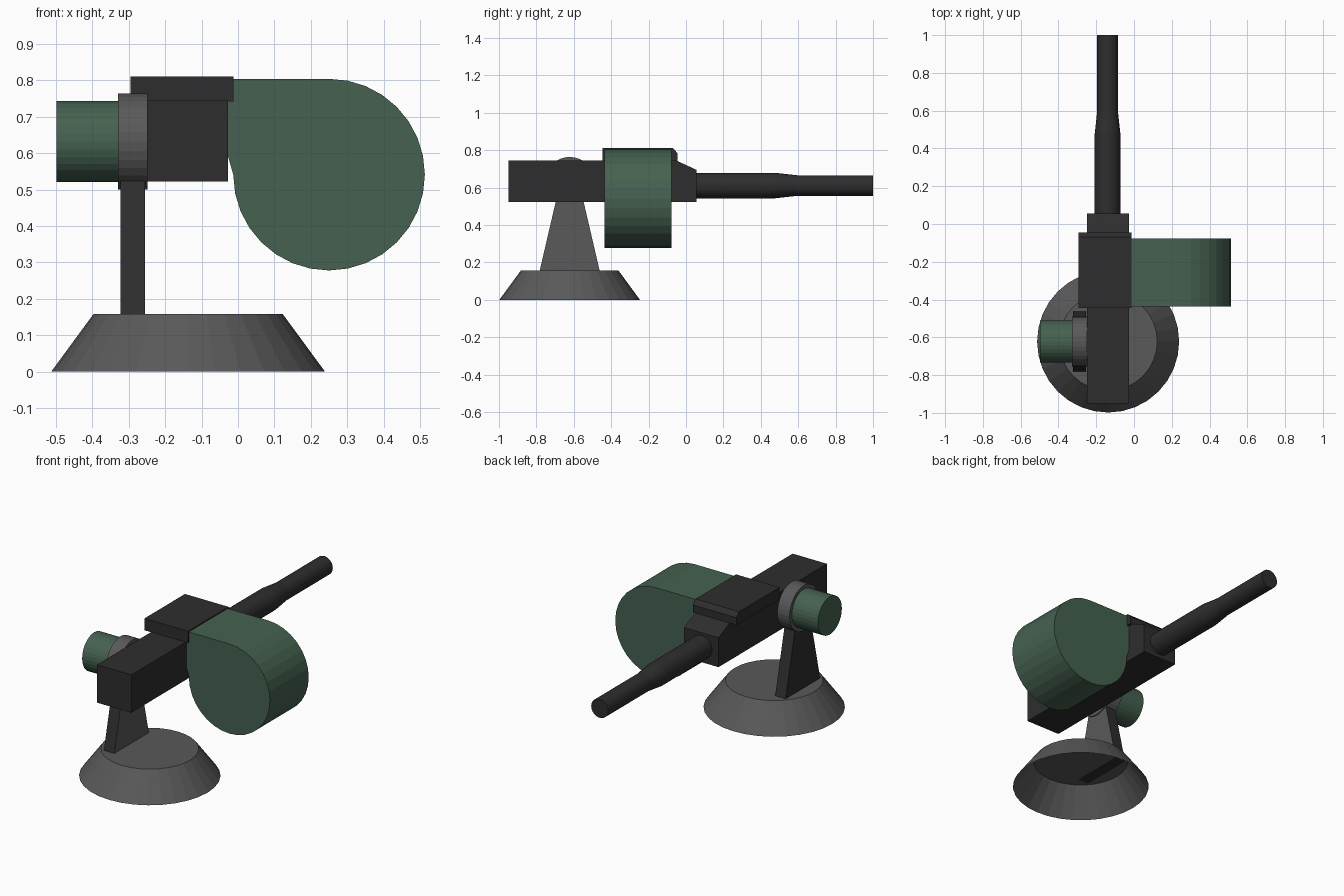
import bpy, bmesh, math
from mathutils import Vector

if "Cube" in bpy.data.objects:
    bpy.data.objects.remove(bpy.data.objects["Cube"])


def material(name, rgb):
    m = bpy.data.materials.new(name)
    m.diffuse_color = (*rgb, 1)
    m.use_nodes = True
    m.node_tree.nodes["Principled BSDF"].inputs["Base Color"].default_value = m.diffuse_color
    return m


BLACK = material("black metal", (0.028, 0.027, 0.028))
GREY = material("grey metal", (0.1, 0.1, 0.1))
GREEN = material("green paint", (0.06, 0.12, 0.08))


def finish(name, bm, *mats):
    bmesh.ops.recalc_face_normals(bm, faces=bm.faces)
    me = bpy.data.meshes.new(name)
    bm.to_mesh(me)
    bm.free()
    for m in mats:
        me.materials.append(m)
    ob = bpy.data.objects.new(name, me)
    bpy.context.collection.objects.link(ob)
    return ob


def prism(name, points, axis, start, end, mat):
    """Extrude a profile along x (points are y, z) or y (points are x, z)."""
    bm = bmesh.new()
    put = (lambda a, b: (start, a, b)) if axis == "x" else (lambda a, b: (a, start, b))
    face = bm.faces.new([bm.verts.new(put(*p)) for p in points])
    new = bmesh.ops.extrude_face_region(bm, geom=[face])["geom"]
    d = end - start
    bmesh.ops.translate(bm, verts=[v for v in new if isinstance(v, bmesh.types.BMVert)],
                        vec=(d, 0, 0) if axis == "x" else (0, d, 0))
    return finish(name, bm, mat)


def lathe(name, axis, centre, rings, mat, caps=(True, True), n=32):
    """Stack rings of (position, radius) along an axis through centre."""
    bm = bmesh.new()
    loops = []
    for pos, r in rings:
        loop = []
        for i in range(n):
            a = 2 * math.pi * i / n
            u, w = r * math.cos(a), r * math.sin(a)
            off = {"x": (pos, u, w), "y": (u, pos, w), "z": (u, w, pos)}[axis]
            loop.append(bm.verts.new(Vector(centre) + Vector(off)))
        loops.append(loop)
    for lo, hi in zip(loops, loops[1:]):
        for i in range(n):
            j = (i + 1) % n
            bm.faces.new((lo[i], lo[j], hi[j], hi[i]))
    if caps[0]:
        bm.faces.new(loops[0])
    if caps[1]:
        bm.faces.new(loops[-1])
    return finish(name, bm, mat)


MY, MZ = -0.622, 0.632     # pivot axis of the mount

# Base, open underneath
lathe("base", "z", (-0.137, MY, 0), [(0, 0.376), (0.158, 0.26)], GREY, caps=(False, True))

# Tapered post, with a lighter inner side
post = prism("post", [(MY - 0.16, 0.157), (MY + 0.16, 0.157),
                      (MY + 0.05, 0.63), (MY - 0.05, 0.63)], "x", -0.323, -0.255, BLACK)
post.data.materials.append(GREY)
for p in post.data.polygons:
    p.material_index = 1 if p.normal.x > 0.5 else 0

# Pivot disc and green knob
lathe("pivot_disc", "x", (0, MY, MZ), [(-0.329, 0.132), (-0.249, 0.132)], GREY)
lathe("pivot_knob", "x", (0, MY, MZ), [(-0.498, 0.111), (-0.329, 0.111)], GREEN)

# Receiver with sloped nose
prism("receiver", [(-0.95, 0.522), (0.056, 0.522), (0.056, 0.695),
                   (-0.05, 0.744), (-0.95, 0.744)], "x", -0.25, -0.027, BLACK)

# Top cover with chamfered front edge
prism("top_cover", [(-0.446, 0.742), (-0.046, 0.742), (-0.046, 0.785),
                    (-0.07, 0.811), (-0.446, 0.811)], "x", -0.295, -0.013, BLACK)

# Stepped barrel
lathe("barrel", "y", (-0.14, 0, 0.611),
      [(0.04, 0.068), (0.478, 0.068), (0.595, 0.055), (1.0, 0.055)], BLACK)

# Rounded magazine drum
cx, cz, r = 0.25, 0.541, 0.263
arc = [(cx + r * math.sin(math.radians(t)), cz + r * math.cos(math.radians(t)))
       for t in [i * 11.25 for i in range(25)]]
prism("drum", arc + [(-0.03, 0.6), (-0.06, 0.7), (-0.06, cz + r)], "y", -0.437, -0.077, GREEN)
